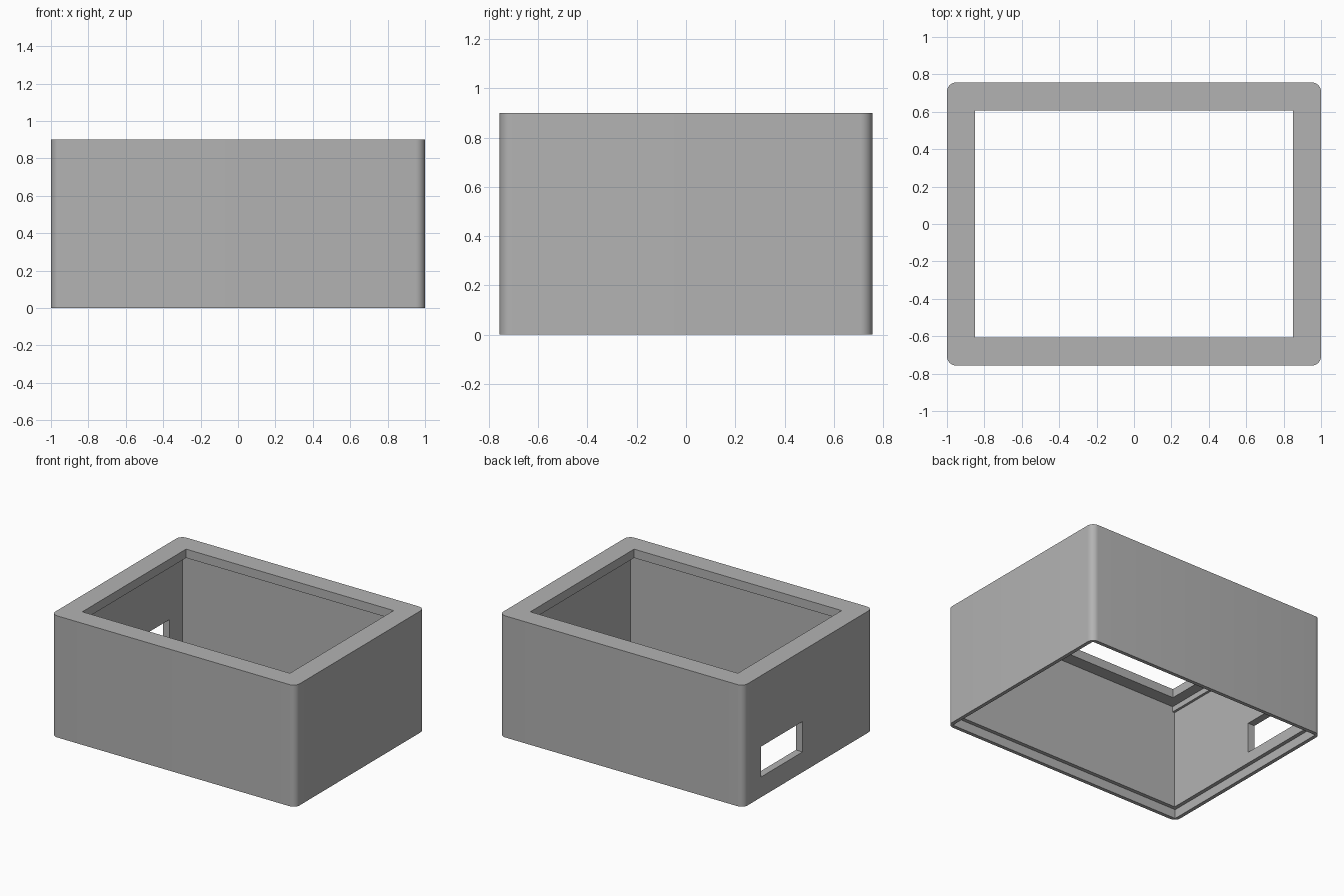
import bpy
import math

cube = bpy.data.objects.get("Cube")
if cube:
    bpy.data.objects.remove(cube, do_unlink=True)

HX, HY, H = 1.0, 0.757, 0.9      # half length, half depth, height
WALL, RIM, LIP = 0.055, 0.027, 0.15
REBATE_TOP, LIP_BOTTOM = 0.067, 0.835

grey = bpy.data.materials.new("matte grey")
grey.use_nodes = True
colour = (0.45, 0.45, 0.45, 1)
grey.diffuse_color = colour
grey.node_tree.nodes["Principled BSDF"].inputs["Base Color"].default_value = colour


def box(name, x, y, z):
    """Box spanning the given (low, high) ranges."""
    spans = (x, y, z)
    bpy.ops.mesh.primitive_cube_add(size=1, location=[sum(s) / 2 for s in spans])
    obj = bpy.context.object
    obj.name = name
    obj.scale = [s[1] - s[0] for s in spans]
    bpy.ops.object.transform_apply(location=True, rotation=False, scale=True)
    obj.data.materials.append(grey)
    return obj


def inset_box(name, inset, z):
    return box(name, (inset - HX, HX - inset), (inset - HY, HY - inset), z)


def apply(obj, mod):
    bpy.context.view_layer.objects.active = obj
    bpy.ops.object.modifier_apply(modifier=mod.name)


def cut(obj, cutter):
    mod = obj.modifiers.new("cut", "BOOLEAN")
    mod.operation = "DIFFERENCE"
    mod.solver = "EXACT"
    mod.object = cutter
    apply(obj, mod)
    bpy.data.objects.remove(cutter, do_unlink=True)


# Outer shell with rounded upright corners
shell = inset_box("enclosure_shell", 0, (0, H))
weights = shell.data.attributes.new("bevel_weight_edge", "FLOAT", "EDGE")
for edge in shell.data.edges:
    a, b = (shell.data.vertices[i].co for i in edge.vertices)
    weights.data[edge.index].value = float(abs(a.z - b.z) > 0.5)
bevel = shell.modifiers.new("round corners", "BEVEL")
bevel.limit_method = "WEIGHT"
bevel.width = 0.05
bevel.segments = 8
apply(shell, bevel)

# Main cavity, bottom cover rebate, top opening, side port
cut(shell, inset_box("cavity", WALL, (-0.1, LIP_BOTTOM)))
cut(shell, inset_box("cover_rebate", RIM, (-0.1, REBATE_TOP)))
cut(shell, inset_box("top_opening", LIP, (0.5, H + 0.1)))
cut(shell, box("side_port", (-1.1, -0.9), (0.065, 0.55), (0.15, 0.375)))

bpy.ops.object.select_all(action="DESELECT")
shell.select_set(True)
bpy.context.view_layer.objects.active = shell
bpy.ops.object.shade_smooth_by_angle(angle=math.radians(30))

# Small ridges under the lip on both short walls
for side, name in ((-1, "right_ridge"), (1, "left_ridge")):
    xs = sorted((side * (HX - WALL + 0.01), side * (HX - WALL - 0.018)))
    box(name, xs, (WALL - HY, HY - WALL), (LIP_BOTTOM - 0.04, LIP_BOTTOM + 0.005))
